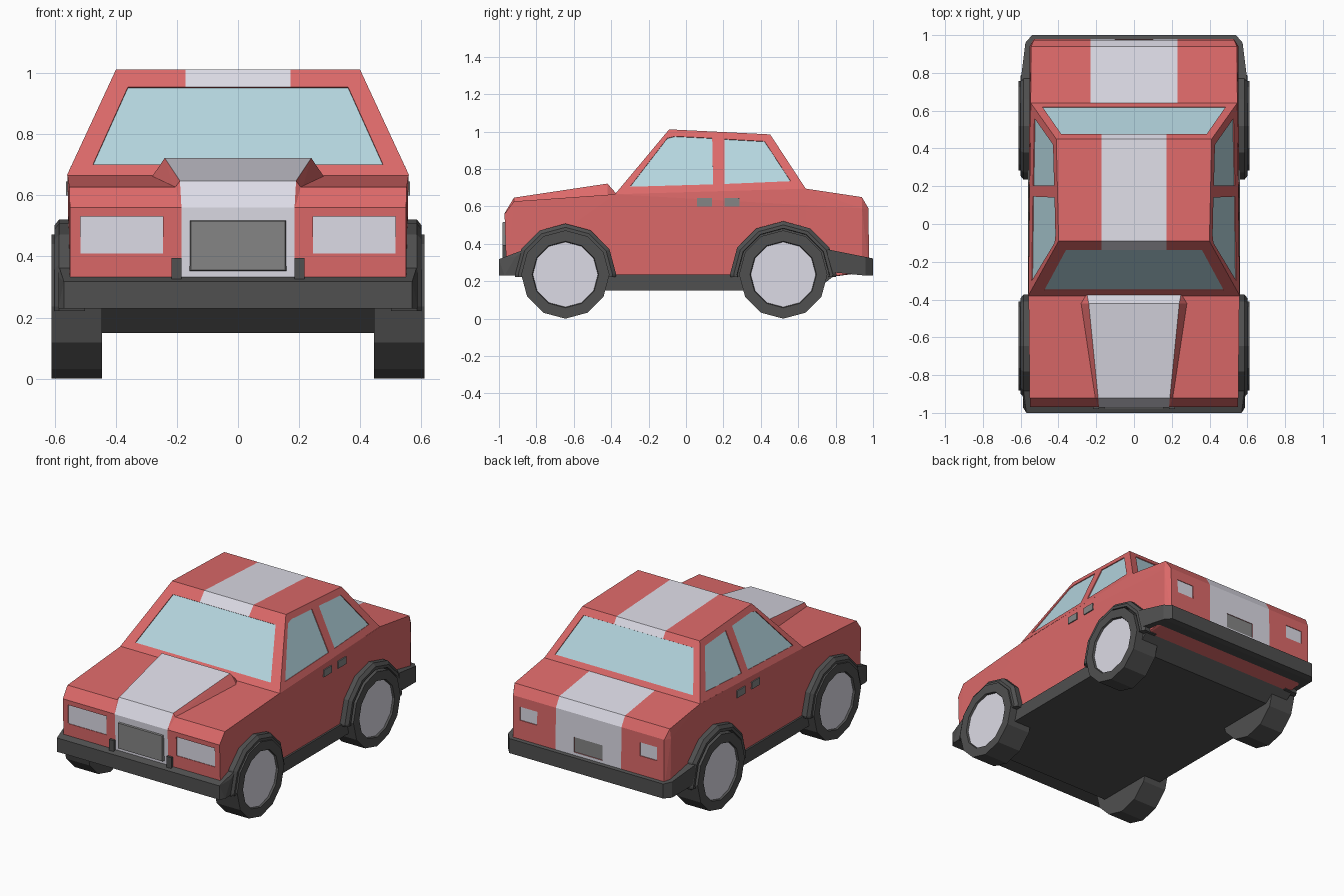
import bpy, bmesh, math
from mathutils import Vector, Matrix

cube = bpy.data.objects.get("Cube")
if cube:
    bpy.data.objects.remove(cube)


def material(name, r, g, b):
    m = bpy.data.materials.new(name)
    m.use_nodes = True
    m.diffuse_color = (r, g, b, 1)
    node = next(n for n in m.node_tree.nodes if n.type == 'BSDF_PRINCIPLED')
    node.inputs["Base Color"].default_value = (r, g, b, 1)
    node.inputs["Roughness"].default_value = 0.7
    return m


RED = material("red paint", 0.72, 0.142, 0.142)
PALE = material("pale stripe", 0.72, 0.71, 0.79)
GLASS = material("blue glass", 0.46, 0.67, 0.74)
DARK = material("dark trim", 0.08, 0.08, 0.08)
GREY = material("mid grey", 0.235, 0.235, 0.235)


def finish(bm, name, *mats):
    bmesh.ops.recalc_face_normals(bm, faces=bm.faces)
    me = bpy.data.meshes.new(name)
    bm.to_mesh(me)
    bm.free()
    for m in mats:
        me.materials.append(m)
    ob = bpy.data.objects.new(name, me)
    bpy.context.collection.objects.link(ob)
    return ob


def hull(points, mirror=True):
    """Convex solid from points, mirrored in x."""
    bm = bmesh.new()
    for x, y, z in points:
        bm.verts.new((x, y, z))
        if mirror:
            bm.verts.new((-x, y, z))
    bmesh.ops.convex_hull(bm, input=bm.verts[:])
    bmesh.ops.dissolve_limit(bm, angle_limit=0.01, verts=bm.verts[:], edges=bm.edges[:])
    bmesh.ops.recalc_face_normals(bm, faces=bm.faces)
    return bm


def box(x, y, z):
    return [(a, b, c) for a in x for b in y for c in z]


def slice_at(bm, co, no):
    geom = bm.verts[:] + bm.edges[:] + bm.faces[:]
    bmesh.ops.bisect_plane(bm, geom=geom, plane_co=co, plane_no=no)


def paint(bm, rule):
    bm.normal_update()
    for f in bm.faces:
        f.material_index = int(rule(f.calc_center_median(), f.normal))


def add_prism(bm, poly, near, far):
    """Prism over a polygon, between two offsets along its outward normal."""
    pts = [Vector(p) for p in poly]
    centre = sum(pts, Vector()) / len(pts)
    n = (pts[1] - pts[0]).cross(pts[2] - pts[0]).normalized()
    if n.dot(centre - Vector((0, 0, 0.5))) < 0:
        n.negate()
    a = [bm.verts.new(p + n * near) for p in pts]
    b = [bm.verts.new(p + n * far) for p in pts]
    bm.faces.new(a)
    bm.faces.new(b[::-1])
    for i in range(len(pts)):
        j = (i + 1) % len(pts)
        bm.faces.new((a[i], b[i], b[j], a[j]))


DEPTH = 0.008


def recess(target, polys):
    """Cut shallow pockets for panels into the target."""
    bm = bmesh.new()
    for p in polys:
        add_prism(bm, p, -DEPTH, 0.04)
    cutter = finish(bm, "pocket_cutter")
    cutter.hide_render = True
    mod = target.modifiers.new("pockets", 'BOOLEAN')
    mod.operation, mod.solver, mod.object = 'DIFFERENCE', 'EXACT', cutter
    dg = bpy.context.evaluated_depsgraph_get()
    me = bpy.data.meshes.new_from_object(target.evaluated_get(dg))
    target.modifiers.clear()
    target.data = me
    bpy.data.objects.remove(cutter)


def panels(name, polys, mat):
    bm = bmesh.new()
    for p in polys:
        add_prism(bm, p, -DEPTH - 0.003, -DEPTH + 0.003)
    finish(bm, name, mat)


def mirrored(polys):
    return polys + [[(-x, y, z) for x, y, z in p] for p in polys]


# Lower body with the stripe on nose and boot
side = [(0.55, -0.96, 0.25), (0.55, -0.6, 0.2), (0.55, 0.6, 0.2), (0.55, 0.94, 0.25),
        (0.55, -0.97, 0.56), (0.552, -0.92, 0.627), (0.558, -0.38, 0.665),
        (0.547, 0.64, 0.695), (0.545, 0.94, 0.65), (0.553, 0.94, 0.59),
        (0.53, 0.975, 0.59), (0.53, 0.98, 0.25)]
bm = hull(side)
for x in (-0.23, -0.185, 0.185, 0.23):
    slice_at(bm, (x, 0, 0), (1, 0, 0))
slice_at(bm, (0, 0.64, 0), (0, 1, 0))
paint(bm, lambda c, n: n.z > -0.5 and ((c.y < -0.9 and abs(c.x) < 0.185)
                                       or (c.y > 0.66 and abs(c.x) < 0.23)))
body = finish(bm, "lower_body", RED, PALE)


def end_panel(x0, x1, z0, z1, y):
    return [(x0, y, z0), (x1, y, z0), (x1, y, z1), (x0, y, z1)]


head = mirrored([end_panel(0.245, 0.515, 0.41, 0.53, -0.967)])
tail = mirrored([end_panel(0.36, 0.48, 0.445, 0.53, 0.977)])
plate = [end_panel(-0.1, 0.1, 0.345, 0.44, 0.978)]
recess(body, head + tail + plate)
panels("headlights", head, PALE)
panels("tail_lights", tail, PALE)
panels("number_plate", plate, GREY)


# Cabin with sloping sides and a roof stripe
def side_x(z):
    return 0.56 - 0.464 * (z - 0.665)


outline = [(-0.38, 0.665), (-0.09, 1.012), (0.45, 0.985), (0.64, 0.695)]
bm = hull([(side_x(z), y, z) for y, z in outline])
for x in (-0.172, 0.172):
    slice_at(bm, (x, 0, 0), (1, 0, 0))
slice_at(bm, (0, 0, 0.85), (0, 0, 1))
paint(bm, lambda c, n: c.z > 0.85 and abs(c.x) < 0.17)
cabin = finish(bm, "cabin", RED, PALE)


def screen(a, b, z0, z1, x0, x1):
    """Window on the slope that runs from a to b."""
    def at(z):
        return a[0] + (b[0] - a[0]) * (z - a[1]) / (b[1] - a[1])
    return [(-x0, at(z0), z0), (x0, at(z0), z0), (x1, at(z1), z1), (-x1, at(z1), z1)]


front_side = [(-0.30, 0.705), (0.145, 0.718), (0.14, 0.965), (-0.06, 0.975), (-0.10, 0.965)]
rear_side = [(0.205, 0.72), (0.56, 0.735), (0.42, 0.948), (0.205, 0.96)]
glass = [screen(outline[0], outline[1], 0.70, 0.955, 0.475, 0.36),
         screen(outline[3], outline[2], 0.725, 0.945, 0.485, 0.385)]
glass += mirrored([[(side_x(z), y, z) for y, z in w] for w in (front_side, rear_side)])
recess(cabin, glass)
panels("windows", glass, GLASS)

# Raised bonnet scoop, red flanks and pale top
bm = hull([(0.185, -0.972, 0.56), (0.19, -0.92, 0.647), (0.21, -0.92, 0.62),
           (0.24, -0.42, 0.722), (0.285, -0.42, 0.655), (0.25, -0.365, 0.66)])
paint(bm, lambda c, n: abs(n.x) < 0.3)
finish(bm, "bonnet_scoop", RED, PALE)

# Grille and the two posts beside it
finish(hull([(0.16, -0.955, 0.35), (0.16, -0.955, 0.52),
             (0.154, -0.98, 0.355), (0.154, -0.98, 0.515)]), "grille", GREY)
for s, label in ((1, "left"), (-1, "right")):
    finish(hull(box((s * 0.185, s * 0.218), (-0.98, -0.95), (0.3, 0.395)), False),
           label + "_bumper_post", DARK)

# Floor with side skirts
finish(hull([(0.562, y, z) for y, z in
             [(-0.88, 0.235), (-0.38, 0.222), (0.25, 0.222), (0.8, 0.235),
              (0.69, 0.15), (-0.8, 0.15)]]), "floor", DARK)

# Bumpers wrapping to the arches
finish(hull([(0.57, -1.0, 0.23), (0.57, -1.0, 0.318), (0.588, -0.97, 0.23),
             (0.588, -0.91, 0.333), (0.588, -0.85, 0.23), (0.588, -0.85, 0.375)]),
       "front_bumper", DARK)
finish(hull([(0.54, 1.0, 0.23), (0.54, 1.0, 0.322), (0.575, 0.96, 0.23),
             (0.575, 0.96, 0.33), (0.6, 0.76, 0.25), (0.6, 0.76, 0.37)]),
       "rear_bumper", DARK)


def drum(r, x0, x1, y, s):
    """Twelve-sided drum along x with a corner straight up, and its outer cap."""
    bm = bmesh.new()
    bmesh.ops.create_cone(bm, cap_ends=True, segments=12, radius1=r, radius2=r,
                          depth=x1 - x0)
    bm.transform(Matrix.Translation((s * (x0 + x1) / 2, y, 0.236))
                 @ Matrix.Rotation(s * math.pi / 2, 4, 'Y'))
    bm.normal_update()
    return bm, [f for f in bm.faces if f.normal.x * s > 0.9]


# Wheels, wheel arches and door handles
for s, label in ((1, "left"), (-1, "right")):
    for y, r, end in ((-0.645, 0.272, "front"), (0.52, 0.285, "rear")):
        name = end + "_" + label
        bm, cap = drum(0.236, 0.445, 0.611, y, s)
        bmesh.ops.inset_region(bm, faces=cap, thickness=0.058)
        bmesh.ops.inset_region(bm, faces=cap, thickness=0.004, depth=-0.012)
        cap[0].material_index = 1
        finish(bm, name + "_wheel", DARK, PALE)

        # Arch ring: bevelled lip with a sunken centre behind the wheel face
        bm, cap = drum(r, 0.5, 0.585, y, s)
        bmesh.ops.inset_region(bm, faces=cap, thickness=0.02, depth=0.016)
        bmesh.ops.inset_region(bm, faces=cap, thickness=0.018)
        bmesh.ops.inset_region(bm, faces=cap, thickness=0.002, depth=-0.04)
        cut = bmesh.ops.bisect_plane(bm, geom=bm.verts[:] + bm.edges[:] + bm.faces[:],
                                     plane_co=(0, 0, 0.222), plane_no=(0, 0, -1),
                                     clear_outer=True)["geom_cut"]
        bmesh.ops.holes_fill(bm, edges=[e for e in cut if isinstance(e, bmesh.types.BMEdge)])
        finish(bm, name + "_arch", DARK)

    for y, end in ((0.06, "front"), (0.205, "rear")):
        finish(hull(box((s * 0.54, s * 0.562), (y, y + 0.08), (0.6, 0.645)), False),
               end + "_" + label + "_handle", GREY)
